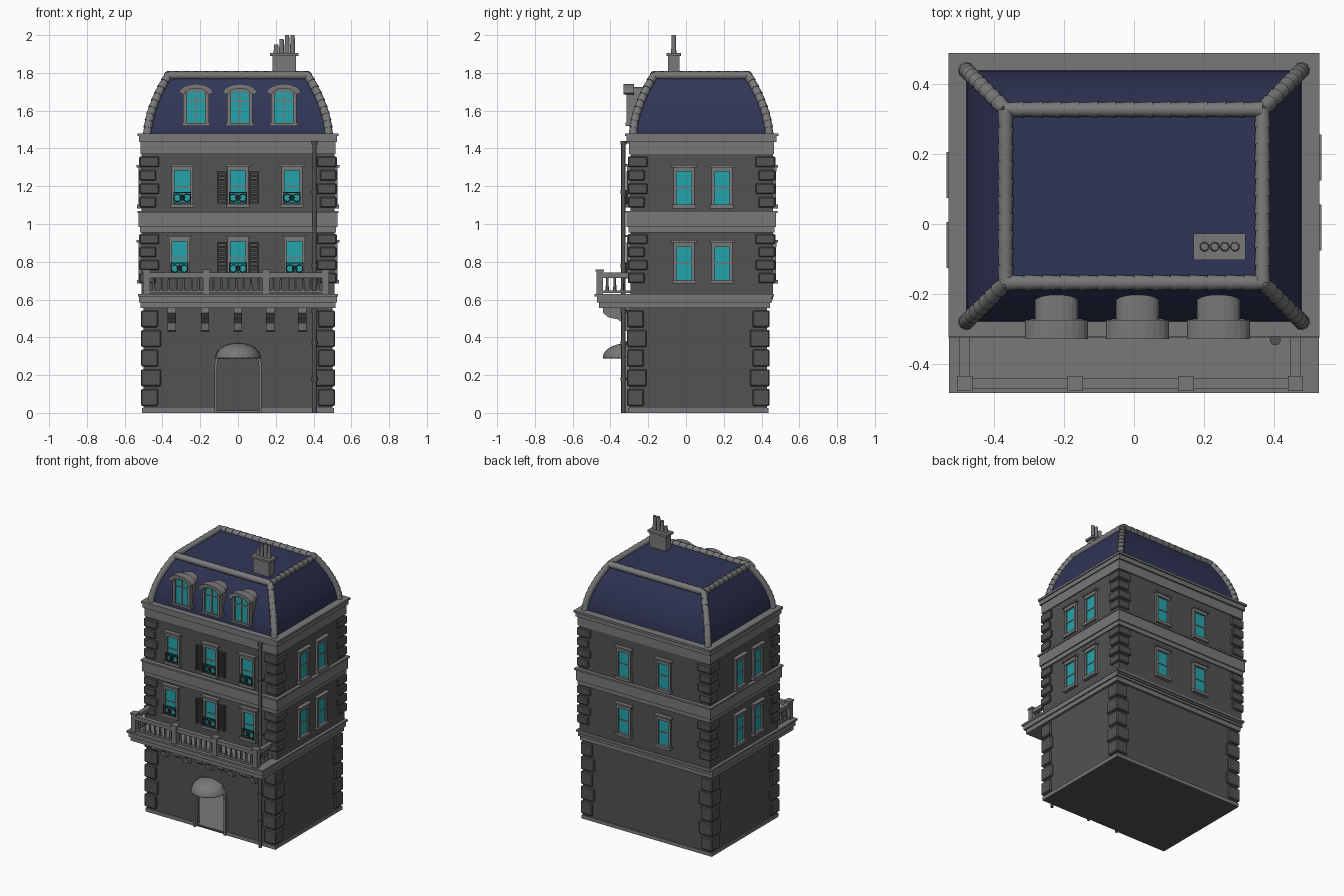
import bpy, bmesh, math
from mathutils import Matrix, Vector

if "Cube" in bpy.data.objects:
    bpy.data.objects.remove(bpy.data.objects["Cube"], do_unlink=True)


def material(name, rgb):
    m = bpy.data.materials.new(name)
    m.use_nodes = True
    m.diffuse_color = (*rgb, 1)
    m.node_tree.nodes["Principled BSDF"].inputs["Base Color"].default_value = (*rgb, 1)
    return m


WALL = material("dark stone", (0.085, 0.085, 0.085))
TRIM = material("light stone", (0.19, 0.19, 0.19))
ROOF = material("navy slate", (0.03, 0.036, 0.095))
GLASS = material("teal glass", (0.018, 0.37, 0.40))
IRON = material("dark iron", (0.05, 0.05, 0.05))


def box(bm, x, y, z, m=0):
    """Box from (low, high) pairs."""
    size = [b - a for a, b in (x, y, z)]
    mid = [(a + b) / 2 for a, b in (x, y, z)]
    mat = Matrix.Translation(mid) @ Matrix.Diagonal((*size, 1))
    for v in bmesh.ops.create_cube(bm, size=1, matrix=mat)["verts"]:
        for f in v.link_faces:
            f.material_index = m


def cone(bm, a, b, r1, r2, sides=10, m=0):
    a, b = Vector(a), Vector(b)
    d = b - a
    mat = Matrix.Translation((a + b) / 2) @ d.to_track_quat("Z", "Y").to_matrix().to_4x4()
    out = bmesh.ops.create_cone(bm, cap_ends=True, segments=sides, radius1=r1,
                                radius2=r2, depth=d.length, matrix=mat)
    for v in out["verts"]:
        for f in v.link_faces:
            f.material_index = m


def prism(bm, pts, a, b, m=0, place=lambda p, d: (p[0], d, p[1])):
    """Extrude a flat outline between depths a and b."""
    lo = [bm.verts.new(place(p, a)) for p in pts]
    hi = [bm.verts.new(place(p, b)) for p in pts]
    n = len(pts)
    faces = [bm.faces.new(lo), bm.faces.new(hi[::-1])]
    faces += [bm.faces.new((lo[i], hi[i], hi[(i + 1) % n], lo[(i + 1) % n])) for i in range(n)]
    for f in faces:
        f.material_index = m


def arc(cx, w, z, rise, n=12):
    """Arched line from left to right."""
    return [(cx - w * math.cos(math.pi * i / n), z + rise * math.sin(math.pi * i / n))
            for i in range(n + 1)]


def finish(name, bm, *mats, matrix=None, bevel=0, smooth=False):
    bmesh.ops.recalc_face_normals(bm, faces=bm.faces)
    me = bpy.data.meshes.new(name)
    bm.to_mesh(me)
    bm.free()
    for m in mats:
        me.materials.append(m)
    ob = bpy.data.objects.new(name, me)
    bpy.context.collection.objects.link(ob)
    if matrix:
        ob.matrix_world = matrix
    if bevel:
        mod = ob.modifiers.new("bevel", "BEVEL")
        mod.width, mod.segments = bevel, 1
    if smooth:
        bpy.ops.object.select_all(action="DESELECT")
        ob.select_set(True)
        bpy.context.view_layer.objects.active = ob
        bpy.ops.object.shade_smooth_by_angle(angle=math.radians(40))
    return ob


# Hollow ground floor with an arched doorway
bm = bmesh.new()
door = [(-0.11, 0)] + arc(0, 0.11, 0.25, 0.1) + [(0.11, 0)]
prism(bm, [(-0.5, 0)] + door + [(0.5, 0), (0.5, 0.57), (-0.5, 0.57)], -0.3, -0.27)
for s in (-1, 1):
    box(bm, sorted((s * 0.5, s * 0.47)), (-0.27, 0.43), (0, 0.57))
box(bm, (-0.47, 0.47), (0.4, 0.43), (0, 0.57))
box(bm, (-0.5, 0.5), (-0.3, 0.43), (0, 0.006))
finish("ground_floor_walls", bm, WALL)
bm = bmesh.new()
box(bm, (-0.47, 0.47), (-0.295, 0.4), (0.006, 0.012))
finish("ground_floor_paving", bm, TRIM)

# Upper storeys
bm = bmesh.new()
box(bm, (-0.51, 0.51), (-0.295, 0.46), (0.6, 1.46))
finish("upper_walls", bm, WALL)

# Stepped stone bands: z range, half width, y range
bands = {
    "balcony_slab": [(0.555, 0.585, 0.515, -0.46, 0.445), (0.585, 0.617, 0.525, -0.472, 0.455),
                     (0.617, 0.63, 0.53, -0.485, 0.465)],
    "middle_band": [(0.955, 0.985, 0.518, -0.305, 0.468), (0.985, 1.058, 0.526, -0.315, 0.476),
                    (1.058, 1.07, 0.532, -0.325, 0.485)],
    "top_cornice": [(1.37, 1.435, 0.517, -0.303, 0.467), (1.435, 1.465, 0.525, -0.315, 0.48),
                    (1.465, 1.48, 0.532, -0.322, 0.49)],
}
for name, steps in bands.items():
    bm = bmesh.new()
    for z0, z1, hx, y0, y1 in steps:
        box(bm, (-hx, hx), (y0, y1), (z0, z1))
    finish(name, bm, TRIM)

# Base plinth, left open at the doorway
bm = bmesh.new()
for s in (-1, 1):
    box(bm, sorted((s * 0.125, s * 0.507)), (-0.307, -0.3), (0, 0.025))
    box(bm, sorted((s * 0.5, s * 0.507)), (-0.3, 0.437), (0, 0.025))
box(bm, (-0.507, 0.507), (0.43, 0.437), (0, 0.025))
finish("base_plinth", bm, TRIM)

# Corner quoins, alternating long and short
bm = bmesh.new()
for z0, z1, n, hx, ys in ((0.03, 0.55, 5, 0.5, (-0.3, 0.43)), (0.68, 0.955, 4, 0.51, (-0.295, 0.46)),
                          (1.08, 1.365, 4, 0.51, (-0.295, 0.46))):
    step = (z1 - z0) / n
    for i in range(n):
        size = 0.105 if i % 2 else 0.09
        for sx in (-1, 1):
            for y, sy in zip(ys, (-1, 1)):
                box(bm, sorted((sx * (hx + 0.013), sx * (hx + 0.013 - size))),
                    sorted((y + sy * 0.013, y + sy * (0.013 - size))),
                    (z0 + i * step + 0.007, z0 + (i + 1) * step - 0.007))
finish("corner_quoins", bm, WALL, bevel=0.006)


# Windows, built facing -y around their sill centre
def window(name, pos, angle, grille=False, shutters=False):
    bm = bmesh.new()
    box(bm, (-0.042, 0.042), (-0.006, 0.01), (0, 0.18), 1)
    for s in (-1, 1):
        box(bm, sorted((s * 0.04, s * 0.056)), (-0.016, 0.01), (0, 0.18))
    box(bm, (-0.056, 0.056), (-0.018, 0.01), (0.177, 0.2))
    box(bm, (-0.066, 0.066), (-0.028, 0.01), (0.2, 0.212))
    box(bm, (-0.062, 0.062), (-0.026, 0.01), (-0.018, 0.002))
    box(bm, (-0.042, 0.042), (-0.01, 0.01), (0.087, 0.095))
    if grille:
        for z in (0.004, 0.06):
            box(bm, (-0.045, 0.045), (-0.026, -0.02), (z, z + 0.005), 2)
        for cx, r in ((-0.025, 0.02), (0.025, 0.02), (0, 0.012)):
            ring = [(cx + r * math.cos(a * math.pi / 6), -0.023, 0.033 + r * math.sin(a * math.pi / 6))
                    for a in range(13)]
            for p, q in zip(ring, ring[1:]):
                cone(bm, p, q, 0.003, 0.003, 5, 2)
        for x in (-0.045, 0, 0.045):
            box(bm, (x - 0.002, x + 0.002), (-0.026, -0.02), (0, 0.065), 2)
    if shutters:
        for s in (-1, 1):
            for a, b in ((0.058, 0.066), (0.104, 0.112)):
                box(bm, sorted((s * a, s * b)), (-0.02, 0), (0, 0.175), 2)
            for i in range(9):
                box(bm, sorted((s * 0.062, s * 0.108)), (-0.015, 0), (0.003 + i * 0.02, 0.014 + i * 0.02), 2)
    finish(name, bm, TRIM, GLASS, IRON,
           matrix=Matrix.Translation(pos) @ Matrix.Rotation(math.radians(angle), 4, "Z"))


for floor, z, xs in (("second", 0.73, (-0.31, 0, 0.3)), ("third", 1.105, (-0.295, 0, 0.285))):
    for i, x in enumerate(xs):
        window(f"{floor}_floor_front_window_{i + 1}", (x, -0.295, z), 0, True, i == 1)
    z -= 0.028 if floor == "second" else 0.005
    for i in (0, 1):
        window(f"{floor}_floor_left_window_{i + 1}", (0.51, (-0.01, 0.19)[i], z), 90)
        window(f"{floor}_floor_right_window_{i + 1}", (-0.51, (-0.06, 0.14)[i], z), -90)
        window(f"{floor}_floor_back_window_{i + 1}", ((-0.155, 0.155)[i], 0.46, z), 180)

# Mansard roof lofted from inset rectangles
CORNERS = ((-1, 0), (1, 0), (1, 1), (-1, 1))


def roof_point(corner, t):
    inset = 0.112 * t ** 1.7
    y = 0.44 - inset if corner[1] else -0.28 + inset
    return Vector((corner[0] * (0.48 - inset), y, 1.475 + 0.312 * t))


bm = bmesh.new()
rings = [[bm.verts.new(roof_point(c, i / 8)) for c in CORNERS] for i in range(9)]
for low, high in zip(rings, rings[1:]):
    for i in range(4):
        j = (i + 1) % 4
        bm.faces.new((low[i], low[j], high[j], high[i]))
bm.faces.new(rings[-1])
finish("mansard_roof", bm, ROOF, smooth=True)

# Overlapping ridge tiles on the hips and around the flat top
bm = bmesh.new()
for k, c in enumerate(CORNERS):
    for i in range(9):
        a, b = roof_point(c, i / 9), roof_point(c, (i + 1) / 9)
        cone(bm, a, b + (b - a) * 0.1, 0.024, 0.02)
    a, b = roof_point(c, 1), roof_point(CORNERS[(k + 1) % 4], 1)
    n = 14 if k % 2 == 0 else 10
    for i in range(n):
        cone(bm, a.lerp(b, i / n), a.lerp(b, (i + 1.1) / n), 0.024, 0.02)
finish("ridge_tiles", bm, TRIM, smooth=True)

# Arched dormers
for k, cx in enumerate((-0.222, 0.01, 0.242)):
    bm = bmesh.new()
    prism(bm, [(cx - 0.062, 1.525)] + arc(cx, 0.062, 1.69, 0.035) + [(cx + 0.062, 1.525)], -0.3, -0.2)
    prism(bm, [(cx - 0.048, 1.535)] + arc(cx, 0.048, 1.675, 0.03) + [(cx + 0.048, 1.535)], -0.306, -0.299, 1)
    prism(bm, arc(cx, 0.09, 1.693, 0.048) + arc(cx, 0.062, 1.685, 0.033)[::-1], -0.33, -0.275)
    for s in (-1, 1):
        box(bm, sorted((cx + s * 0.05, cx + s * 0.068)), (-0.315, -0.28), (1.53, 1.7))
    box(bm, (cx - 0.075, cx + 0.075), (-0.32, -0.27), (1.52, 1.535))
    box(bm, (cx - 0.004, cx + 0.004), (-0.312, -0.3), (1.53, 1.7))
    box(bm, (cx - 0.05, cx + 0.05), (-0.311, -0.3), (1.648, 1.656))
    finish(f"dormer_{k + 1}", bm, TRIM, GLASS)

# Chimney with four pots
bm = bmesh.new()
box(bm, (0.182, 0.308), (-0.095, -0.035), (1.77, 1.89))
box(bm, (0.17, 0.32), (-0.103, -0.027), (1.89, 1.905))
for x, top in ((0.202, 1.95), (0.231, 1.98), (0.26, 2), (0.289, 2)):
    cone(bm, (x, -0.065, 1.9), (x, -0.065, top), 0.014, 0.011, 12)
finish("chimney", bm, TRIM)

# Balcony balustrade
bm = bmesh.new()
posts = (-0.485, -0.168, 0.148, 0.463)
for x in posts:
    box(bm, (x - 0.018, x + 0.018), (-0.475, -0.439), (0.63, 0.75))
    box(bm, (x - 0.022, x + 0.022), (-0.479, -0.435), (0.748, 0.76))
for z0, z1, w in ((0.635, 0.648, 0.012), (0.715, 0.742, 0.015)):
    box(bm, (posts[0], posts[-1]), (-0.457 - w, -0.457 + w), (z0, z1))
    for x in (posts[0], posts[-1]):
        box(bm, (x - w, x + w), (-0.457, -0.295), (z0, z1))
spots = [(a + (b - a) * i / 8, -0.457) for a, b in zip(posts, posts[1:]) for i in range(1, 8)]
spots += [(x, -0.457 + 0.04 * i) for x in (posts[0], posts[-1]) for i in (1, 2, 3)]
for x, y in spots:
    cone(bm, (x, y, 0.645), (x, y, 0.718), 0.009, 0.006, 6)
finish("balcony_balustrade", bm, TRIM)

# Scrolled corbels under the balcony
bm = bmesh.new()
corbel = [(-0.295, 0.56), (-0.44, 0.56), (-0.44, 0.53), (-0.41, 0.505), (-0.36, 0.495),
          (-0.335, 0.475), (-0.325, 0.435), (-0.295, 0.43)]
for x in (-0.35, -0.175, 0, 0.17, 0.34):
    prism(bm, corbel, x - 0.022, x + 0.022, place=lambda p, d: (d, p[0], p[1]))
finish("balcony_corbels", bm, TRIM)

# Doorway surround
bm = bmesh.new()
outer = [(-0.125, 0)] + arc(0, 0.125, 0.25, 0.118) + [(0.125, 0)]
prism(bm, outer + door[::-1], -0.32, -0.27)
finish("door_surround", bm, TRIM)

# Domed awning: front upper quarter of a squashed sphere
bm = bmesh.new()
bmesh.ops.create_uvsphere(bm, u_segments=20, v_segments=12, radius=1)
for axis in ((0, 0, -1), (0, 1, 0)):
    bmesh.ops.bisect_plane(bm, geom=bm.verts[:] + bm.edges[:] + bm.faces[:], plane_co=(0, 0, 0),
                           plane_no=axis, clear_outer=True)
bmesh.ops.transform(bm, verts=bm.verts, matrix=Matrix.Translation((0, -0.305, 0.295))
                    @ Matrix.Diagonal((0.12, 0.135, 0.075, 1)))
awning = finish("door_awning", bm, TRIM, smooth=True)
awning.modifiers.new("thickness", "SOLIDIFY").thickness = 0.006

# Drainpipe with collars
bm = bmesh.new()
cone(bm, (0.405, -0.332, 0), (0.405, -0.332, 1.435), 0.011, 0.011)
for z in (0.17, 0.36, 0.53, 0.77, 1.16, 1.42):
    cone(bm, (0.405, -0.332, z), (0.405, -0.332, z + 0.02), 0.016, 0.016)
    box(bm, (0.4, 0.41), (-0.33, -0.29), (z + 0.005, z + 0.015))
finish("drainpipe", bm, WALL, smooth=True)
